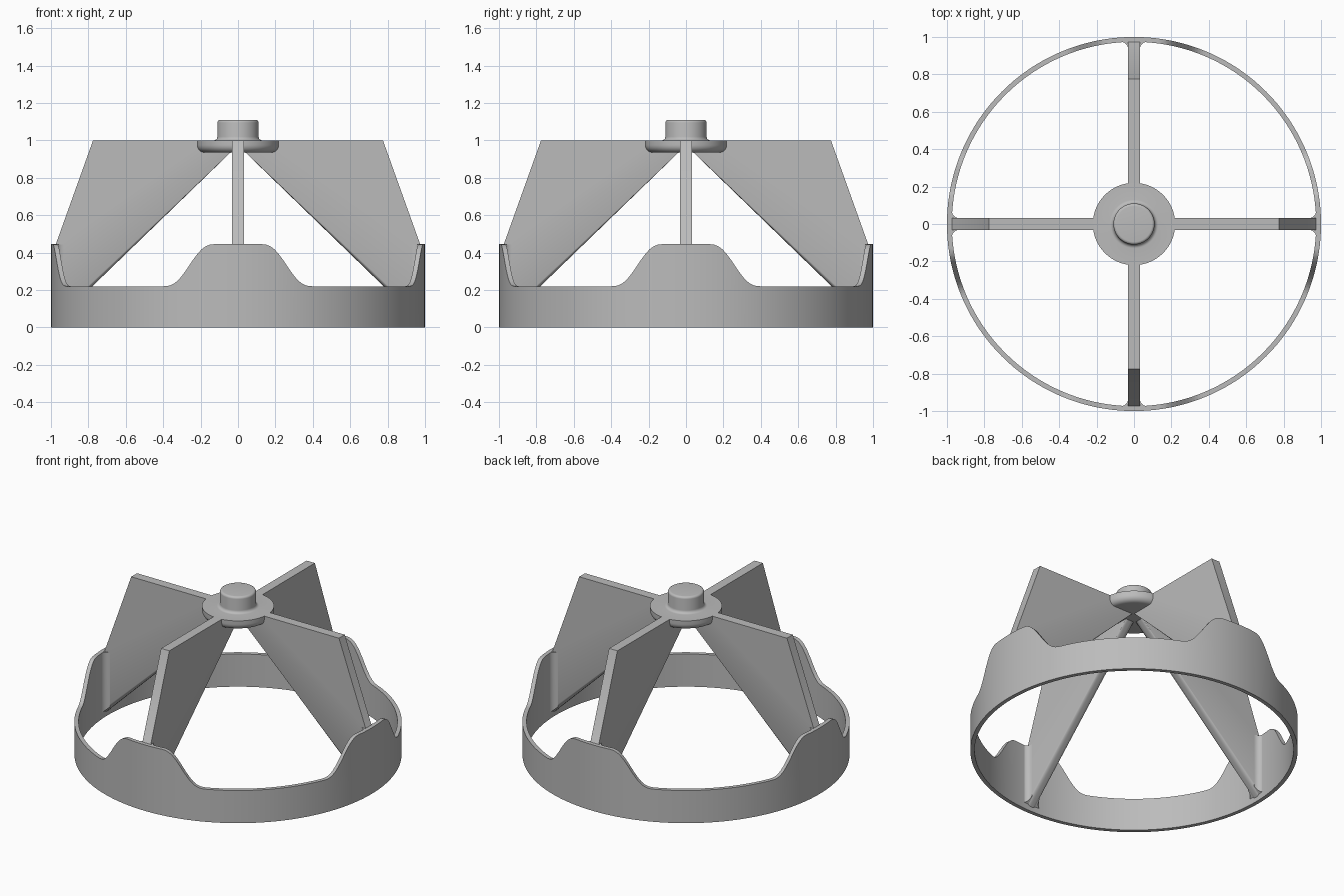
import bpy, bmesh, math
from mathutils import Matrix

cube = bpy.data.objects.get("Cube")
if cube:
    bpy.data.objects.remove(cube)

grey = bpy.data.materials.new("plain grey")
grey.use_nodes = True
COLOUR = (0.5, 0.5, 0.5, 1)
grey.diffuse_color = COLOUR
grey.node_tree.nodes["Principled BSDF"].inputs["Base Color"].default_value = COLOUR


def finish(bm, name, angle=30):
    bmesh.ops.recalc_face_normals(bm, faces=bm.faces)
    mesh = bpy.data.meshes.new(name)
    bm.to_mesh(mesh)
    bm.free()
    obj = bpy.data.objects.new(name, mesh)
    bpy.context.collection.objects.link(obj)
    mesh.materials.append(grey)
    bpy.ops.object.select_all(action="DESELECT")
    obj.select_set(True)
    bpy.context.view_layer.objects.active = obj
    bpy.ops.object.shade_smooth_by_angle(angle=math.radians(angle))
    return obj


def prism(bm, points, offset):
    """Extrude a closed outline along an offset vector."""
    face = bm.faces.new([bm.verts.new(p) for p in points])
    new = bmesh.ops.extrude_face_region(bm, geom=[face])["geom"]
    verts = [v for v in new if isinstance(v, bmesh.types.BMVert)]
    bmesh.ops.translate(bm, verts=verts, vec=offset)


def arc(cx, cz, r, start, end, steps=6):
    angles = [math.radians(start + (end - start) * i / steps) for i in range(steps + 1)]
    return [(cx + r * math.cos(a), cz + r * math.sin(a)) for a in angles]


# Rim: thin hoop whose top edge swells up at each fin
RIM, WALL, LOW, HIGH = 1.0, 0.026, 0.22, 0.445


def rim_height(angle):
    quarter = math.pi / 2
    side = abs(math.sin(angle - round(angle / quarter) * quarter))
    t = min(max((side - 0.12) / 0.28, 0), 1)
    return HIGH - (HIGH - LOW) * t ** 3 * (t * (6 * t - 15) + 10)


bm = bmesh.new()
SEGMENTS = 288
loops = []
for i in range(SEGMENTS):
    a = math.tau * i / SEGMENTS
    h = rim_height(a)
    section = [(RIM, 0), (RIM, h), (RIM - WALL, h), (RIM - WALL, 0)]
    loops.append([bm.verts.new((r * math.cos(a), r * math.sin(a), z)) for r, z in section])
for i, here in enumerate(loops):
    there = loops[(i + 1) % SEGMENTS]
    for j in range(4):
        k = (j + 1) % 4
        bm.faces.new((here[j], there[j], there[k], here[k]))
finish(bm, "rim", 40)

# Hub: disc with a rounded underside and a knob on top, turned as a lathe
profile = [(0, 0.935)]
profile += arc(0.18, 0.975, 0.04, -90, 0)
profile += [(0.22, 1.0)]
profile += arc(0.13, 1.02, 0.02, 270, 180)
profile += arc(0.095, 1.095, 0.015, 0, 90)
profile += [(0, 1.11)]
bm = bmesh.new()
verts = [bm.verts.new((r, 0, z)) for r, z in profile]
edges = [bm.edges.new(pair) for pair in zip(verts, verts[1:])]
bmesh.ops.spin(bm, geom=verts + edges, cent=(0, 0, 0), axis=(0, 0, 1),
               angle=math.tau, steps=96, use_merge=True)
bmesh.ops.remove_doubles(bm, verts=bm.verts, dist=0.0001)
finish(bm, "hub")

# Fins: upright plates with a rounded slanting lower edge
HALF = 0.031
FOOT = 0.985
outline = [(0, 0.98), (0.21, 0.98), (0.21, 1.0), (0.775, 1.0), (0.974, HIGH),
           (FOOT, HIGH - 0.01), (FOOT, 0.02), (0.03, 0.945), (0, 0.945)]
fillet_corner = RIM - WALL
FILLET = 0.04

for n, side in enumerate(("left", "back", "right", "front")):
    turn = Matrix.Rotation(n * math.pi / 2, 4, "Z")
    bm = bmesh.new()
    prism(bm, [(r, -HALF, z) for r, z in outline], (0, 2 * HALF, 0))
    lower = [e for e in bm.edges
             if abs(e.verts[0].co.y - e.verts[1].co.y) < 0.001
             and {round(v.co.x, 3) for v in e.verts} == {0.03, FOOT}]
    bmesh.ops.bevel(bm, geom=lower, offset=0.022, segments=5, profile=0.5, affect="EDGES")
    bm.transform(turn)
    finish(bm, side + "_fin")

    # Concave blends between the fin and the inside of the rim
    bm = bmesh.new()
    for s in (1, -1):
        curve = arc(fillet_corner - FILLET, HALF + FILLET, FILLET, -90, 0)
        points = curve + [(0.984, HALF + FILLET), (0.984, 0.01), (curve[0][0], 0.01)]
        prism(bm, [(x, s * y, HIGH - 0.001) for x, y in points], (0, 0, 0.045 - HIGH))
    # Slant the blend's foot to follow the lower edge of the fin
    for v in bm.verts:
        if v.co.z < 0.2:
            v.co.z = 0.03 + (FOOT - v.co.x) * 0.97
    bm.transform(turn)
    finish(bm, side + "_fin_blend")
